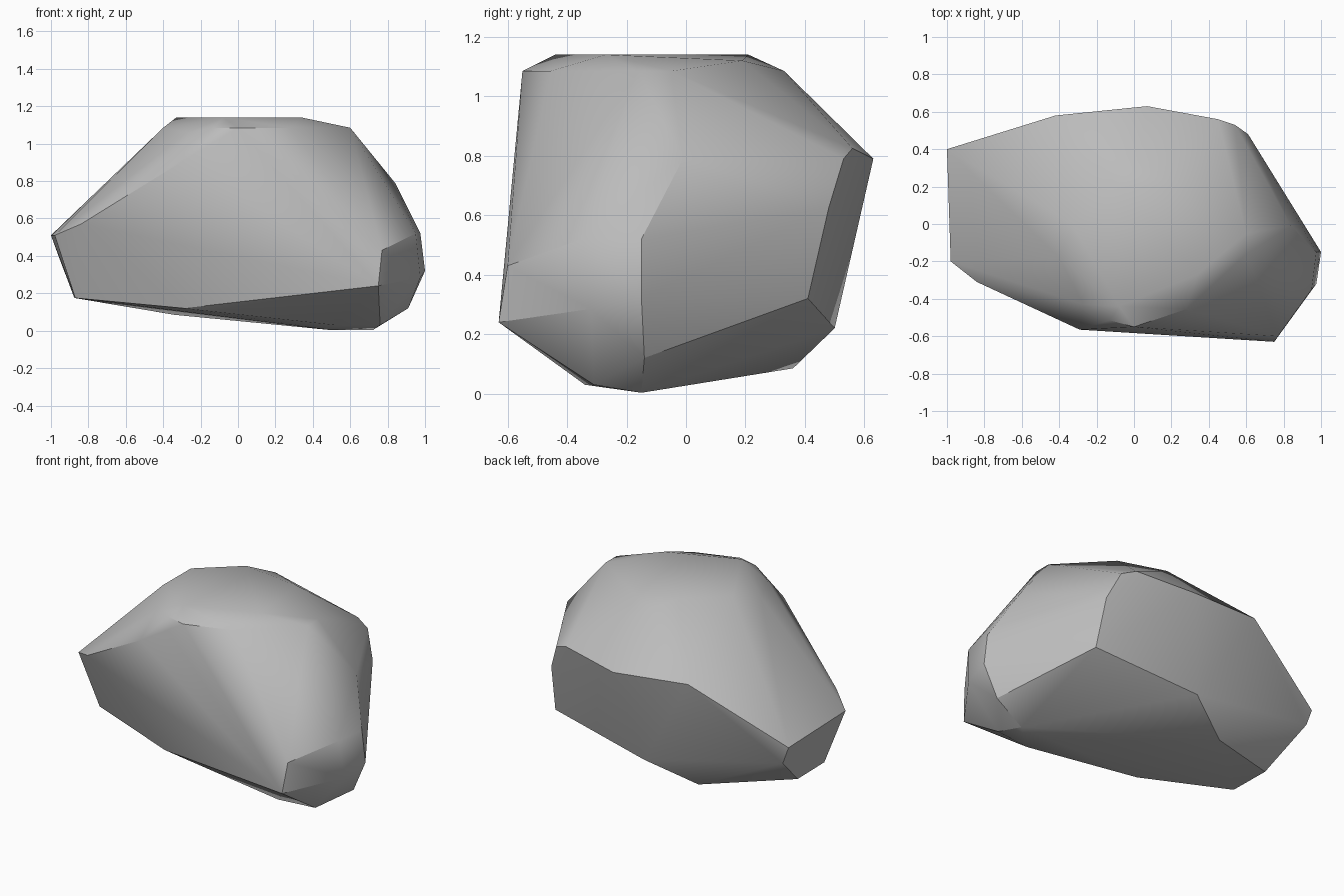
import bpy
import bmesh
from math import radians

default_cube = bpy.data.objects.get("Cube")
if default_cube:
    bpy.data.objects.remove(default_cube, do_unlink=True)


def level(height, *corners):
    """Lift a ring of plan corners to one height."""
    return [(x, y, height) for x, y in corners]


def make_material(name, colour):
    material = bpy.data.materials.new(name)
    material.use_nodes = True
    material.diffuse_color = colour
    shader = material.node_tree.nodes["Principled BSDF"]
    shader.inputs["Base Color"].default_value = colour
    shader.inputs["Roughness"].default_value = 0.9
    return material


def make_boulder(name, corners, material, crease_angle):
    """Wrap the corners in a convex skin and merge nearly flat facets."""
    bm = bmesh.new()
    for corner in corners:
        bm.verts.new(corner)
    bmesh.ops.convex_hull(bm, input=bm.verts[:])
    inside = [v for v in bm.verts if not v.link_faces]
    bmesh.ops.delete(bm, geom=inside, context="VERTS")
    bmesh.ops.dissolve_limit(bm, angle_limit=radians(1),
                             verts=bm.verts[:], edges=bm.edges[:])
    bmesh.ops.recalc_face_normals(bm, faces=bm.faces[:])
    mesh = bpy.data.meshes.new(name)
    bm.to_mesh(mesh)
    bm.free()
    mesh.materials.append(material)
    boulder = bpy.data.objects.new(name, mesh)
    bpy.context.collection.objects.link(boulder)
    bpy.ops.object.select_all(action="DESELECT")
    boulder.select_set(True)
    bpy.context.view_layer.objects.active = boulder
    bpy.ops.object.shade_smooth_by_angle(angle=crease_angle)


# Underside, sloping up towards the blunt left end
underside = (
    level(.003, (.72, -.15), (.5, -.15))
    + level(.03, (.76, -.31), (.52, -.34))
    + level(.12, (.91, -.14), (-.29, -.32))
    + level(.175, (-.87, -.145), (-.875, .13))
    + [(-.34, .36, .085), (-.055, .5, .22)]
)

# Widest band: narrow nose, chipped end and rear overhang
waist = (
    [(.75, -.63, .24), (.975, -.32, .285), (.77, -.6, .43)]
    + level(.32, (1, -.15), (.63, .41))
    + level(.52, (.975, -.15), (.95, -.35))
    + level(.51, (-1, .4), (-.98, -.2))
    + [(-.96, .4, .4), (-.84, -.31, .57), (.61, .48, .625)]
)

# Shoulders, leaning in towards the top
shoulder = (
    level(.79, (.84, -.01), (.54, .53), (.07, .63))
    + level(.825, (.45, .56), (-.42, .58))
    + [(-.29, -.565, .91), (-.27, -.43, 1.06)]
)

# Bevelled rim and flat crown
rim = level(1.085, (.6, -.05), (.6, -.16), (.28, -.455), (0, -.55),
            (-.13, -.515), (-.4, -.18), (.03, .33))
crown = level(1.14, (-.33, 0), (-.09, .21), (.34, -.27), (-.08, -.44))
crown += level(1.12, (.285, .19))

stone_grey = make_material("stone_grey", (.5, .5, .5, 1))
make_boulder("boulder", underside + waist + shoulder + rim + crown,
             stone_grey, radians(30))
